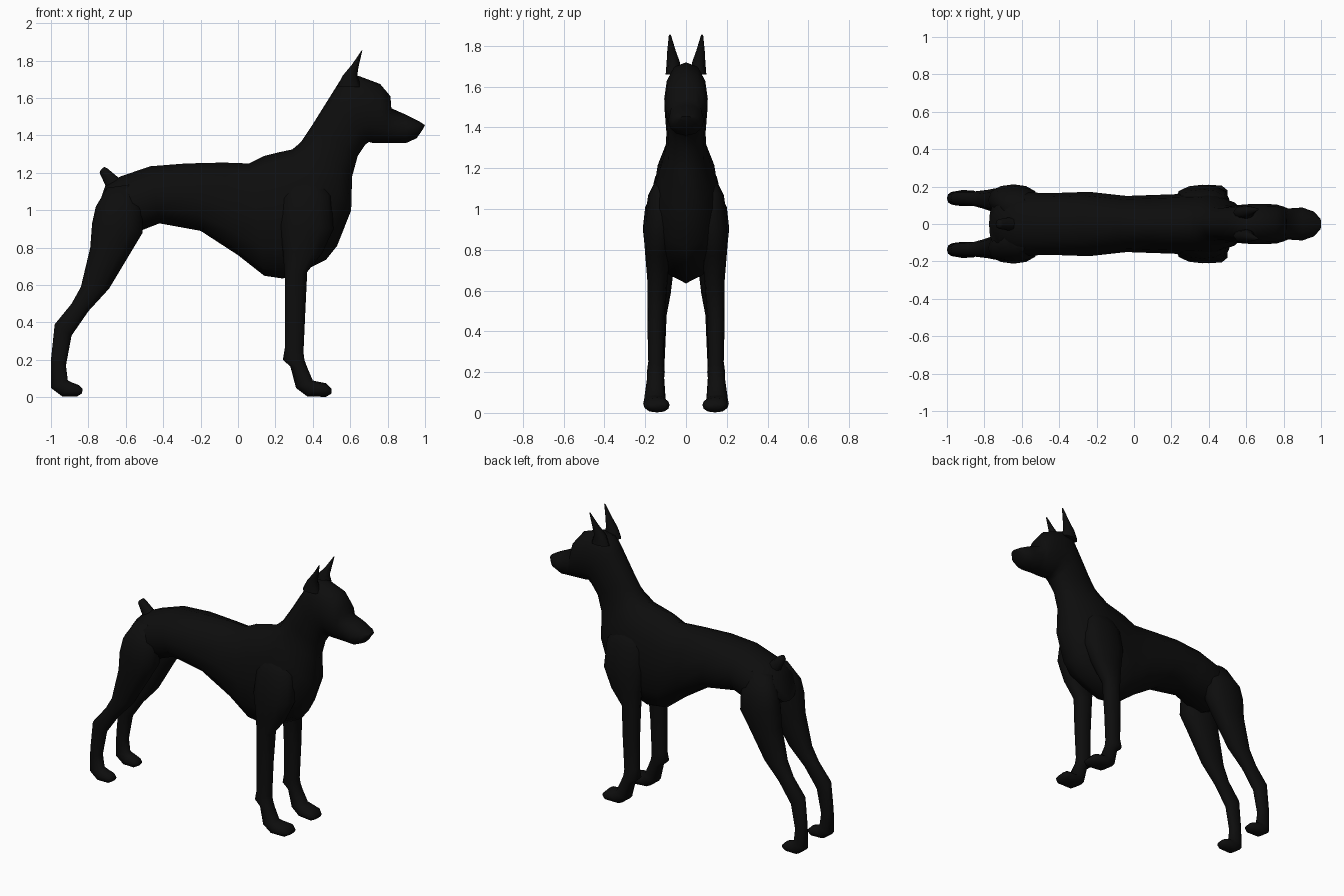
import bpy
import math
from mathutils import Vector

default_cube = bpy.data.objects.get("Cube")
if default_cube:
    bpy.data.objects.remove(default_cube, do_unlink=True)

# One short, dark coat for the whole dog
coat = bpy.data.materials.new("black_coat")
coat.use_nodes = True
colour = (0.004, 0.004, 0.004, 1)
coat.diffuse_color = colour
coat.node_tree.nodes["Principled BSDF"].inputs["Base Color"].default_value = colour


def oval_ring(start, end, inner, outer, sides, fullness):
    """Ring spanning two side-outline points and two sideways limits."""
    start = Vector((start[0], 0, start[1]))
    end = Vector((end[0], 0, end[1]))
    centre = (start + end) / 2
    half_span = (start - end) / 2
    middle = (inner + outer) / 2
    half_width = (outer - inner) / 2
    ring = []
    for step in range(sides):
        angle = math.tau * step / sides
        along, across = math.cos(angle), math.sin(angle)
        # fullness below one squares the oval slightly
        across = math.copysign(abs(across) ** fullness, across)
        point = centre + half_span * along
        point.y = middle + half_width * across
        ring.append(point)
    return ring


def loft(name, stations, sides=12, fullness=0.9, mirrored=False):
    """Skin a row of oval rings into a closed, smooth part."""
    verts, faces = [], []
    for station in stations:
        if len(station) == 3:
            start, end, width = station
            inner, outer = -width, width
        else:
            start, end, inner, outer = station
        verts += oval_ring(start, end, inner, outer, sides, fullness)
    for row in range(len(stations) - 1):
        for step in range(sides):
            following = (step + 1) % sides
            low, high = row * sides, (row + 1) * sides
            faces.append((low + step, low + following, high + following, high + step))
    faces.append(tuple(reversed(range(sides))))
    faces.append(tuple(range(len(verts) - sides, len(verts))))

    mesh = bpy.data.meshes.new(name)
    mesh.from_pydata(verts, [], faces)
    mesh.materials.append(coat)
    part = bpy.data.objects.new(name, mesh)
    bpy.context.collection.objects.link(part)

    # Make every face point outwards, then smooth
    bpy.ops.object.select_all(action="DESELECT")
    bpy.context.view_layer.objects.active = part
    part.select_set(True)
    bpy.ops.object.mode_set(mode="EDIT")
    bpy.ops.mesh.select_all(action="SELECT")
    bpy.ops.mesh.normals_make_consistent(inside=False)
    bpy.ops.object.mode_set(mode="OBJECT")
    bpy.ops.object.shade_smooth_by_angle(angle=math.radians(70))
    if mirrored:
        mirror = part.modifiers.new("other_side", "MIRROR")
        mirror.use_axis = (False, True, False)
    return part


# Trunk from rump to throat: back point, belly point, half width
trunk = [
    ((-.71, 1.13), (-.775, .94), .11),
    ((-.63, 1.18), (-.6, .86), .17),
    ((-.47, 1.235), (-.42, .93), .165),
    ((-.28, 1.25), (-.2, .89), .172),
    ((-.08, 1.255), (0, .76), .15),
    ((.06, 1.25), (.14, .65), .155),
    ((.14, 1.29), (.24, .635), .158),
    ((.22, 1.31), (.36, .68), .162),
    ((.29, 1.325), (.47, .735), .165),
    ((.32, 1.35), (.53, .81), .158),
    ((.34, 1.37), (.605, 1), .13),
    ((.36, 1.4), (.61, 1.18), .1),
]

# Neck, skull and tapering muzzle: crown point, throat point, half width
neck_and_head = [
    ((.4, 1.46), (.64, 1.29), .096),
    ((.5, 1.62), (.68, 1.35), .105),
    ((.55, 1.7), (.7, 1.365), .106),
    ((.64, 1.72), (.72, 1.36), .107),
    ((.76, 1.675), (.76, 1.36), .105),
    ((.815, 1.61), (.79, 1.36), .092),
    ((.82, 1.545), (.83, 1.36), .083),
    ((.9, 1.51), (.9, 1.36), .088),
    ((.97, 1.475), (.955, 1.385), .066),
    ((1, 1.455), (.99, 1.435), .03),
]
loft("body_and_head", trunk + neck_and_head)

# Hind legs: rear point, front point, inner and outer limits
hind_leg = [
    ((-.7, 1.12), (-.56, 1.14), .04, .14),
    ((-.76, 1.02), (-.51, 1), .04, .2),
    ((-.78, .93), (-.51, .88), .04, .212),
    ((-.79, .8), (-.57, .78), .05, .2),
    ((-.84, .59), (-.69, .58), .075, .185),
    ((-.89, .5), (-.8, .46), .095, .175),
    ((-.98, .39), (-.89, .33), .1, .175),
    ((-1, .2), (-.92, .17), .108, .17),
    ((-1, .05), (-.91, .09), .1, .175),
    ((-.94, .005), (-.89, .08), .095, .182),
    ((-.86, .005), (-.85, .065), .095, .178),
    ((-.835, .02), (-.83, .045), .11, .165),
]
loft("hind_legs", hind_leg, fullness=.8, mirrored=True)

# Shoulders and forelegs, with the wrist bump and forward paw
foreleg = [
    ((.27, 1.19), (.42, 1.2), .04, .12),
    ((.23, 1.06), (.5, 1.08), .04, .185),
    ((.22, .92), (.51, .9), .05, .21),
    ((.24, .78), (.45, .77), .08, .2),
    ((.25, .64), (.37, .67), .09, .19),
    ((.25, .46), (.36, .46), .105, .19),
    ((.25, .26), (.35, .24), .108, .185),
    ((.24, .2), (.355, .2), .104, .192),
    ((.28, .165), (.37, .16), .108, .192),
    ((.31, .05), (.4, .09), .1, .205),
    ((.37, .005), (.43, .083), .09, .21),
    ((.47, .002), (.47, .075), .08, .205),
    ((.5, .02), (.5, .045), .1, .18),
]
loft("forelegs", foreleg, fullness=.8, mirrored=True)

# Upright cropped ears
ear = [
    ((.53, 1.66), (.66, 1.66), .025, .1),
    ((.56, 1.72), (.637, 1.72), .03, .095),
    ((.61, 1.78), (.645, 1.77), .05, .092),
    ((.66, 1.853), (.665, 1.855), .074, .084),
]
loft("ears", ear, sides=8, mirrored=True)

# Short docked tail
tail = [
    ((-.7, 1.08), (-.58, 1.15), .045),
    ((-.71, 1.135), (-.64, 1.175), .034),
    ((-.74, 1.2), (-.7, 1.225), .026),
    ((-.735, 1.215), (-.715, 1.232), .018),
]
loft("tail", tail, sides=8)
